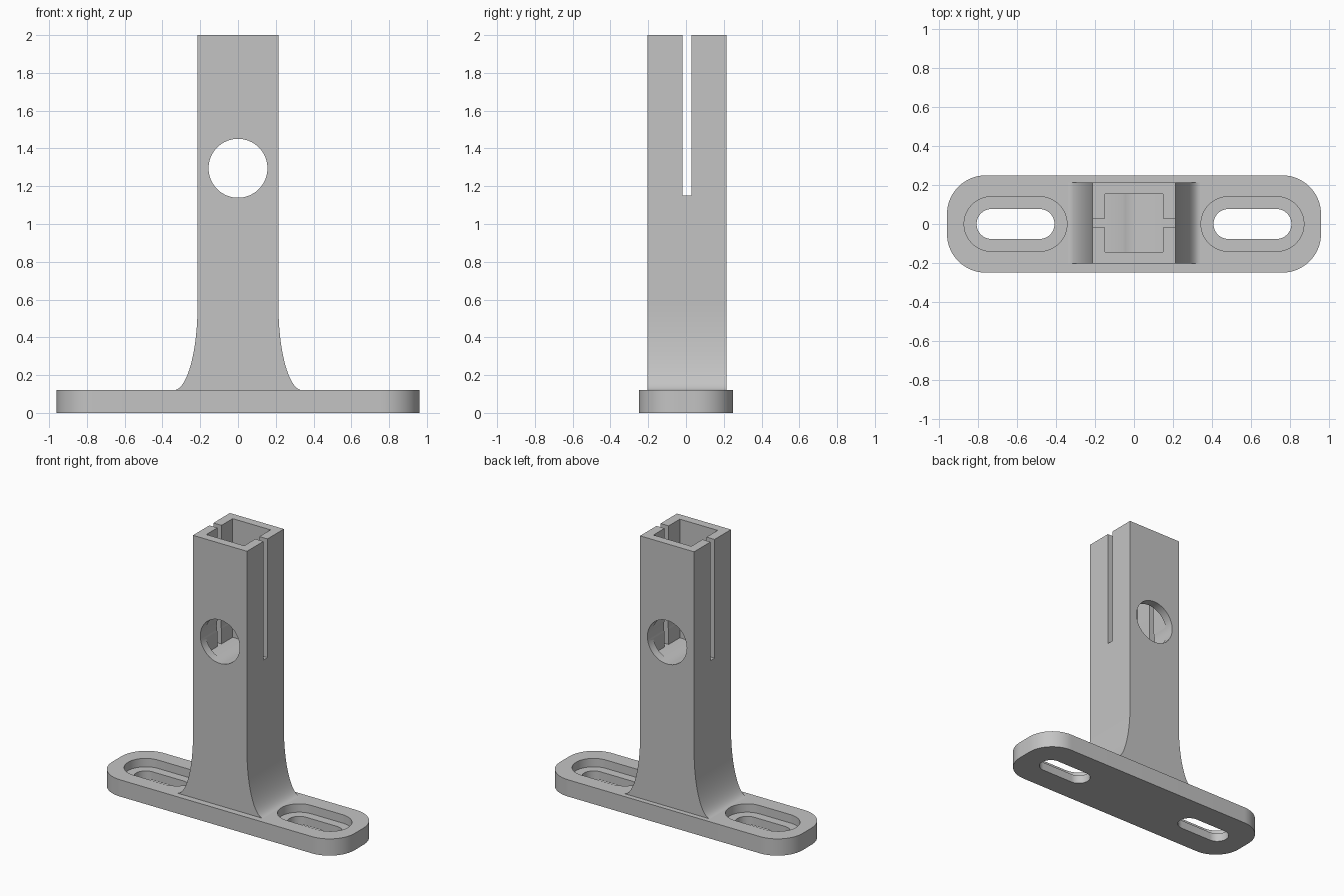
import bpy
import bmesh
from math import sin, cos, pi, radians
from mathutils import Vector

cube = bpy.data.objects.get("Cube")
if cube:
    bpy.data.objects.remove(cube, do_unlink=True)

GREY = (0.55, 0.55, 0.55, 1)
grey = bpy.data.materials.new("plain grey")
grey.use_nodes = True
grey.diffuse_color = GREY
grey.node_tree.nodes["Principled BSDF"].inputs["Base Color"].default_value = GREY


def prism(name, points, offset):
    """Extrude a closed loop of 3D points along an offset."""
    bm = bmesh.new()
    face = bm.faces.new([bm.verts.new(p) for p in points])
    extruded = bmesh.ops.extrude_face_region(bm, geom=[face])["geom"]
    verts = [g for g in extruded if isinstance(g, bmesh.types.BMVert)]
    bmesh.ops.translate(bm, verts=verts, vec=Vector(offset))
    bmesh.ops.recalc_face_normals(bm, faces=bm.faces)
    mesh = bpy.data.meshes.new(name)
    bm.to_mesh(mesh)
    bm.free()
    obj = bpy.data.objects.new(name, mesh)
    bpy.context.collection.objects.link(obj)
    mesh.materials.append(grey)
    return obj


def rounded_plate(name, cx, half_x, half_y, radius, z0, z1, steps=16):
    """Rounded rectangle; a full radius gives a slot shape."""
    points = []
    corners = [(1, 1), (-1, 1), (-1, -1), (1, -1)]
    for quarter, (sx, sy) in enumerate(corners):
        for i in range(steps + 1):
            a = (quarter + i / steps) * pi / 2
            p = (cx + sx * (half_x - radius) + radius * cos(a),
                 sy * (half_y - radius) + radius * sin(a), z0)
            if not points or (Vector(p) - Vector(points[-1])).length > 1e-5:
                points.append(p)
    if (Vector(points[0]) - Vector(points[-1])).length < 1e-5:
        points.pop()
    return prism(name, points, (0, 0, z1 - z0))


def box(name, x0, x1, y0, y1, z0, z1):
    return prism(name, [(x0, y0, z0), (x1, y0, z0), (x1, y1, z0), (x0, y1, z0)],
                 (0, 0, z1 - z0))


def cut(obj, cutter):
    mod = obj.modifiers.new("cut", 'BOOLEAN')
    mod.operation = 'DIFFERENCE'
    mod.solver = 'EXACT'
    mod.object = cutter
    bpy.context.view_layer.objects.active = obj
    bpy.ops.object.modifier_apply(modifier=mod.name)
    bpy.data.objects.remove(cutter, do_unlink=True)


# Base plate with two recessed screw slots
BASE_TOP = 0.12
base = rounded_plate("base_plate", 0, 0.96, 0.25, 0.2, 0, BASE_TOP)
for side in (-1, 1):
    cut(base, rounded_plate("recess_cutter", side * 0.608, 0.264, 0.14, 0.14,
                            0.06, 0.2))
    cut(base, rounded_plate("slot_cutter", side * 0.608, 0.2, 0.077, 0.077,
                            -0.1, 0.2))

# Post with flared foot
HALF, FLARE, RISE, MID_Y = 0.214, 0.126, 0.45, 0.005
right = [(HALF + FLARE, BASE_TOP - 0.02)]
for i in range(25):
    a = i / 24 * pi / 2
    right.append((HALF + FLARE * (1 - sin(a)), BASE_TOP + RISE * (1 - cos(a))))
right.append((HALF, 2))
outline = right + [(-x, z) for x, z in reversed(right)]
post = prism("post", [(x, MID_Y - 0.209, z) for x, z in outline], (0, 0.418, 0))

# Square socket, clamping slits and round cross hole
FLOOR = 1.15
cut(post, box("socket_cutter", -0.15, 0.15, MID_Y - 0.149, MID_Y + 0.149, FLOOR, 2.2))
cut(post, box("slit_cutter", -0.5, 0.5, MID_Y - 0.023, MID_Y + 0.023, FLOOR, 2.2))
circle = [(0.156 * cos(i * pi / 32), -0.5, 1.295 + 0.156 * sin(i * pi / 32))
          for i in range(64)]
cut(post, prism("hole_cutter", circle, (0, 1, 0)))

# Smooth the curved walls, keep hard edges
for obj in (base, post):
    bpy.ops.object.select_all(action='DESELECT')
    obj.select_set(True)
    bpy.context.view_layer.objects.active = obj
    bpy.ops.object.shade_smooth_by_angle(angle=radians(30))
